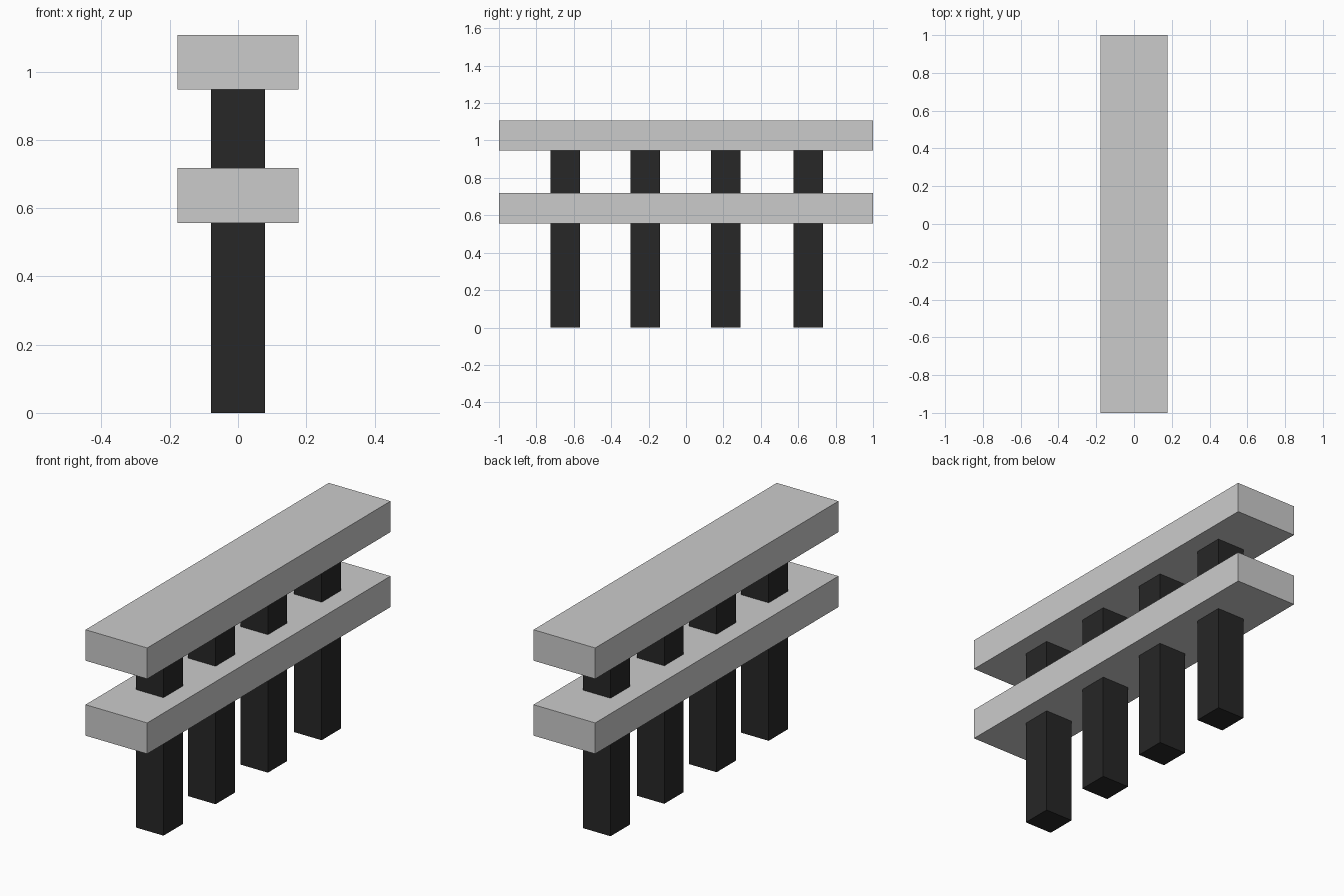
import bpy

if "Cube" in bpy.data.objects:
    bpy.data.objects.remove(bpy.data.objects["Cube"])

black = bpy.data.materials.new("black_paint")
black.diffuse_color = (0.02, 0.02, 0.02, 1)
black.use_nodes = True
black.node_tree.nodes["Principled BSDF"].inputs["Base Color"].default_value = black.diffuse_color


def box(name, y, z0, z1, width, depth, mat=None):
    """Box centred on x = 0, spanning z0 to z1."""
    bpy.ops.mesh.primitive_cube_add(size=1, location=(0, y, (z0 + z1) / 2))
    ob = bpy.context.object
    ob.name = name
    ob.scale = (width, depth, z1 - z0)
    bpy.ops.object.transform_apply(location=False, rotation=False, scale=True)
    if mat:
        ob.data.materials.append(mat)
    return ob


# Two long horizontal beams
box("lower_beam", 0, 0.557, 0.718, 0.355, 2.0)
box("upper_beam", 0, 0.947, 1.108, 0.355, 2.0)

# Four square posts running through the lower beam up to the upper beam
for i, y in enumerate((-0.646, -0.218, 0.212, 0.654), 1):
    box(f"post_{i}", y, 0, 0.95, 0.158, 0.158, black)
